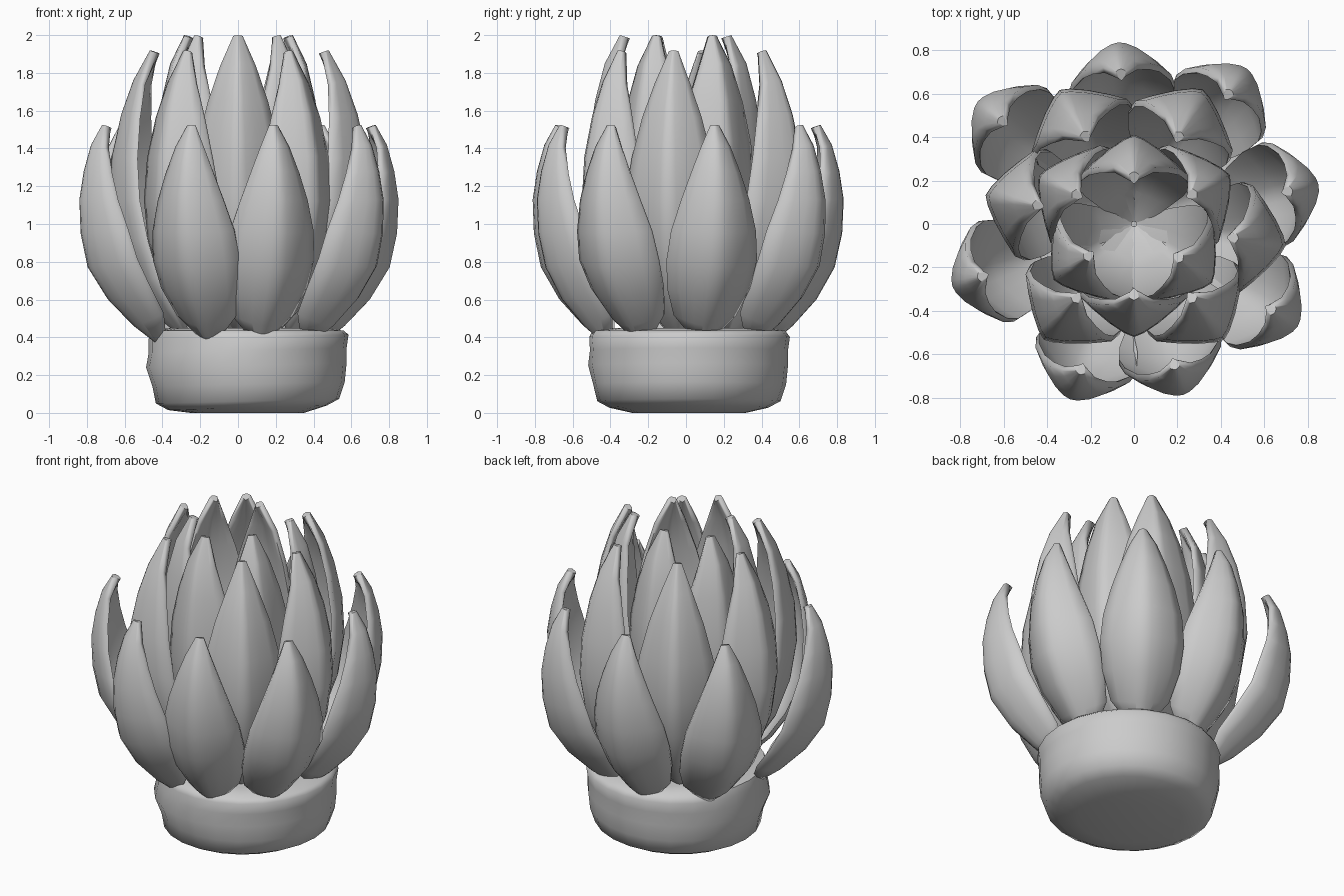
import bpy, math
from mathutils import Vector, Matrix

if "Cube" in bpy.data.objects:
    bpy.data.objects.remove(bpy.data.objects["Cube"])


def finish(name, verts, faces, angle=72):
    me = bpy.data.meshes.new(name)
    me.from_pydata(verts, [], faces)
    me.update()
    ob = bpy.data.objects.new(name, me)
    bpy.context.collection.objects.link(ob)
    bpy.ops.object.select_all(action='DESELECT')
    ob.select_set(True)
    bpy.context.view_layer.objects.active = ob
    bpy.ops.object.shade_smooth_by_angle(angle=math.radians(angle))
    return ob


def petal(name, deg, spine, widths, depth, power, dr=0.0, thick=0.06):
    """Cupped leaf: spine of (radius, z), keeled section bent inward."""
    cols = [-1, -0.75, -0.45, -0.18, 0, 0.18, 0.45, 0.75, 1]
    rot = Matrix.Rotation(math.radians(deg), 3, 'Z')
    last = len(spine) - 1
    outer, inner = [], []
    for i, (r, z) in enumerate(spine):
        a, b = spine[max(i - 1, 0)], spine[min(i + 1, last)]
        t = Vector((b[0] - a[0], b[1] - a[1])).normalized()
        n = Vector((-t.y, t.x))              # inward normal
        w = widths[i]
        for s in cols:
            d = depth * w * abs(s) ** power * (1 - 0.25 * i / last)
            shift = dr * min(1, i / 3)
            p = Vector((r + shift + n.x * d, w * s, z + n.y * d * 0.6))
            outer.append(rot @ p)
            th = thick * (1 - 0.55 * abs(s) ** 2)
            q = p + Vector((n.x * th, -0.25 * th * s, n.y * th * 0.6))
            inner.append(rot @ q)
    verts = outer + inner
    m, k = len(cols), len(outer)
    faces = []
    for i in range(last):
        for j in range(m - 1):
            q = [i * m + j, i * m + j + 1, (i + 1) * m + j + 1, (i + 1) * m + j]
            faces += [q, [v + k for v in reversed(q)]]
    rim = [j for j in range(m)] + [i * m + m - 1 for i in range(1, last + 1)]
    rim += [last * m + j for j in range(m - 2, -1, -1)] + [i * m for i in range(last - 1, 0, -1)]
    for a, b in zip(rim, rim[1:] + rim[:1]):
        faces.append([b, a, a + k, b + k])
    return finish(name, verts, faces)


# Low rounded base, slightly uneven with a groove on one side
prof = [(0.30, 0.0), (0.42, 0.015), (0.485, 0.05), (0.515, 0.14), (0.525, 0.24),
        (0.525, 0.32), (0.535, 0.39), (0.51, 0.435), (0.40, 0.45)]
n = 24
verts, faces = [], []
for i, (r, z) in enumerate(prof):
    for j in range(n):
        a = 2 * math.pi * j / n
        side = max(0, math.cos(a - math.radians(215)))
        rr = r + side * 0.015 * math.sin(z * 26 - 5) * (0.05 < z < 0.42)
        tilt = 0.012 * (1 + math.cos(a)) * (0 < z < 0.4)
        verts.append((0.05 + rr * math.cos(a), 0.015 + rr * math.sin(a), z + tilt))
for i in range(len(prof) - 1):
    for j in range(n):
        k = (j + 1) % n
        faces.append([i * n + j, i * n + k, (i + 1) * n + k, (i + 1) * n + j])
faces += [list(range(n))[::-1], [(len(prof) - 1) * n + j for j in range(n)]]
finish("base", verts, faces, 60)

# Outer ring of eight short, spreading leaves
spine = [(0.46, 0.37), (0.57, 0.46), (0.70, 0.60), (0.80, 0.77), (0.84, 0.95),
         (0.848, 1.13), (0.825, 1.28), (0.785, 1.42), (0.725, 1.525)]
widths = [0.05, 0.17, 0.225, 0.245, 0.23, 0.185, 0.135, 0.08, 0.025]
for i, (deg, dr) in enumerate([(95, -0.01), (54, 0.035), (12, 0.02), (-32, 0.04), (-74, -0.03),
                               (-110, 0.01), (-161, 0.035), (142, 0.065)]):
    petal(f"outer_leaf_{i}", deg, spine, widths, 0.8, 1.75, dr)

# Middle ring of taller leaves
spine = [(0.30, 0.40), (0.43, 0.50), (0.56, 0.66), (0.655, 0.88), (0.695, 1.12),
         (0.68, 1.36), (0.63, 1.58), (0.565, 1.76), (0.475, 1.92)]
widths = [0.06, 0.17, 0.23, 0.26, 0.25, 0.215, 0.16, 0.095, 0.025]
for i, (deg, dr) in enumerate([(63, 0), (119, 0.01), (169, 0), (232, -0.02),
                               (308, -0.02), (-8, 0.01)]):
    petal(f"middle_leaf_{i}", deg, spine, widths, 0.85, 1.35, dr)

# Inner ring of upright leaves
spine = [(0.04, 0.43), (0.21, 0.52), (0.35, 0.70), (0.44, 0.94), (0.47, 1.20),
         (0.465, 1.44), (0.43, 1.66), (0.38, 1.85), (0.30, 2.0)]
for i, (deg, dr) in enumerate([(90, -0.06), (27, 0.025), (153, 0.02), (215, -0.02),
                               (323, -0.02), (270, 0.05)]):
    petal(f"inner_leaf_{i}", deg, spine, widths, 0.85, 1.35, dr)
